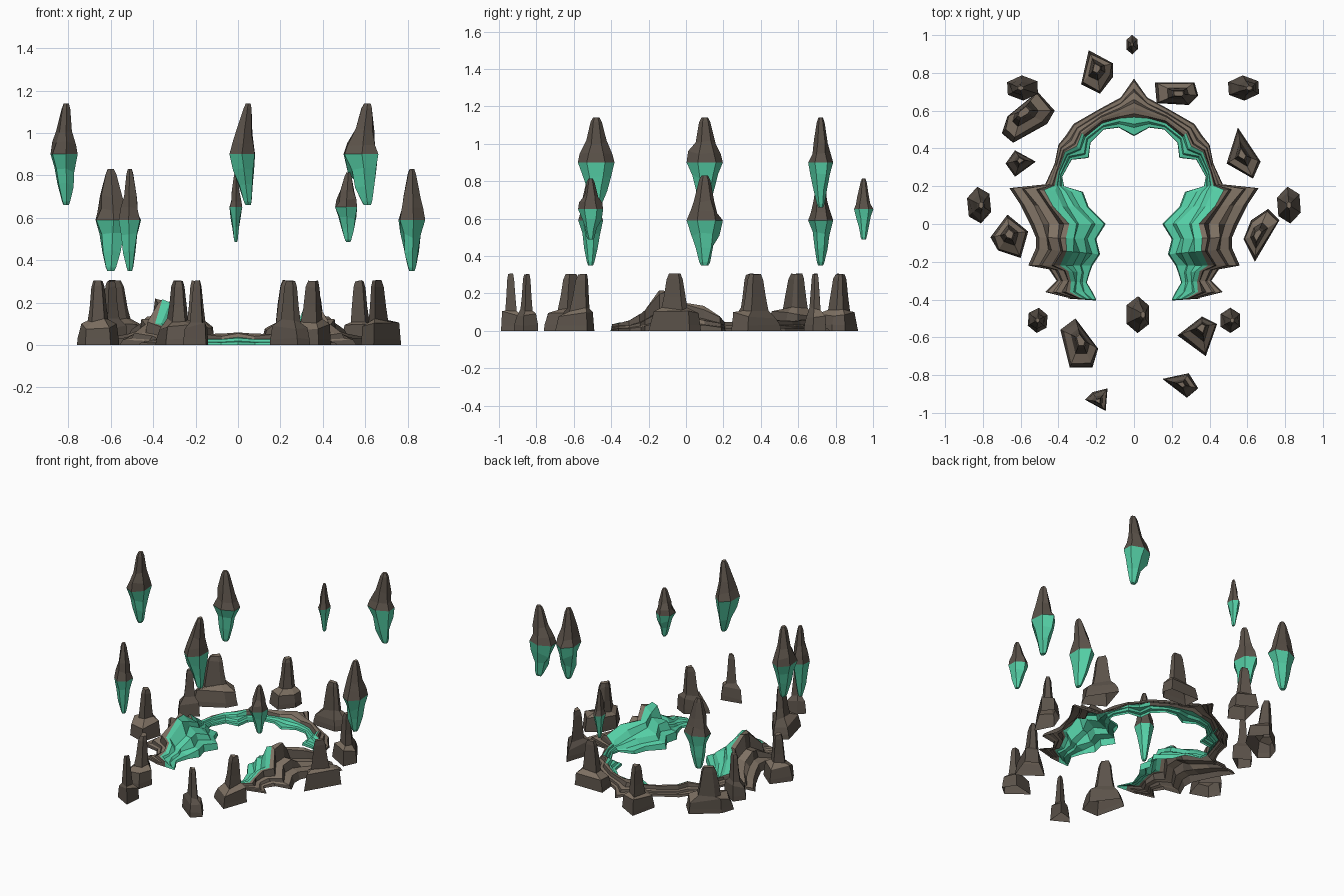
import bpy, math, random
from mathutils import Vector

if "Cube" in bpy.data.objects:
    bpy.data.objects.remove(bpy.data.objects["Cube"])

random.seed(4)

def material(name, rgb):
    m = bpy.data.materials.new(name)
    m.diffuse_color = (*rgb, 1)
    m.use_nodes = True
    m.node_tree.nodes["Principled BSDF"].inputs["Base Color"].default_value = m.diffuse_color
    return m

STONE = material("dark_stone", (0.105, 0.085, 0.068))
GLOW = material("teal_mineral", (0.09, 0.62, 0.38))
LEDGE = material("pale_ledge_stone", (0.21, 0.165, 0.125))

def make(name, verts, faces, mat_ids):
    me = bpy.data.meshes.new(name)
    me.from_pydata(verts, [], faces)
    for mat in (STONE, GLOW, LEDGE):
        me.materials.append(mat)
    for p, m in zip(me.polygons, mat_ids):
        # upward-facing stone is paler
        p.material_index = 2 if m == 0 and p.normal.z > .62 else m
    ob = bpy.data.objects.new(name, me)
    bpy.context.collection.objects.link(ob)
    return ob

def loft(name, rings, band_mats, cap_bottom=True):
    """Skin counter-clockwise rings listed from bottom to top."""
    n = len(rings[0])
    verts = [v for r in rings for v in r]
    faces, mats = [], []
    for k, m in enumerate(band_mats):
        for i in range(n):
            j = (i + 1) % n
            faces.append((k*n + i, k*n + j, (k+1)*n + j, (k+1)*n + i))
            mats.append(m)
    faces.append(tuple(range((len(rings)-1)*n, len(rings)*n)))
    mats.append(band_mats[-1])
    if cap_bottom:
        faces.append(tuple(reversed(range(n))))
        mats.append(band_mats[0])
    return make(name, verts, faces, mats)

# Horseshoe ridge: stations from back to front (outer x,y, inner x,y, height)
stations = [
    (0, .77, 0, .465, .06), (.07, .67, .08, .51, .05), (.18, .61, .16, .50, .05),
    (.32, .53, .23, .43, .055), (.36, .47, .24, .35, .055), (.40, .42, .33, .34, .05),
    (.42, .32, .38, .25, .05), (.47, .21, .37, .20, .05), (.66, .19, .27, .17, .07),
    (.60, .10, .24, .09, .12), (.55, 0, .15, 0, .16), (.52, -.07, .20, -.08, .21),
    (.52, -.13, .18, -.16, .20), (.56, -.22, .22, -.22, .10), (.45, -.24, .235, -.26, .08),
    (.41, -.30, .25, -.31, .05), (.47, -.36, .22, -.36, .045), (.35, -.39, .20, -.40, .035),
    (.35, -.395, .20, -.405, 0)]
# Terraced section from inner to outer edge (fraction across, fraction of height)
terraces = [(0, 0), (.02, .26), (.15, .32), (.21, .56), (.33, .62), (.39, .92), (.50, 1),
            (.58, .98), (.64, .60), (.77, .52), (.82, .30), (.95, .24), (1, 0)]
verts, faces, mats = [], [], []
for i, (xo, yo, xi, yi, h) in enumerate(stations):
    a, b = Vector((xi, yi)), Vector((xo, yo))
    for t, z in terraces:
        wob = random.uniform(-.03, .03) if 0 < t < 1 and 0 < i < len(stations) - 2 else 0
        p = a.lerp(b, t + wob * (t > .1 and t < .9))
        verts.append((p.x, p.y, h * z * (1 + wob * 4)))
m = len(terraces)
for i in range(len(stations) - 1):
    for j in range(m - 1):
        faces.append((i*m + j, (i+1)*m + j, (i+1)*m + j + 1, i*m + j + 1))
        mats.append(1 if j < (4 if i < 3 else 6) else 0)
ridge = make("horseshoe_ridge", verts, faces, mats)
mod = ridge.modifiers.new("mirror", "MIRROR")
mod.use_axis[0] = True

# Standing rocks: spire centre, then base outline
rocks = [
    ((-.20, .83), [(-.24, .92), (-.11, .85), (-.11, .78), (-.18, .69), (-.28, .74)]),
    ((.24, .69), [(.11, .75), (.32, .75), (.34, .68), (.29, .63), (.12, .64)]),
    ((-.59, .60), [(-.51, .70), (-.42, .60), (-.46, .53), (-.64, .43), (-.70, .48), (-.67, .57)]),
    ((-.60, .34), [(-.68, .32), (-.63, .39), (-.52, .33), (-.63, .25)]),
    ((-.66, -.05), [(-.67, .05), (-.56, -.04), (-.60, -.18), (-.72, -.14), (-.76, -.07)]),
    ((-.28, -.61), [(-.39, -.56), (-.31, -.50), (-.19, -.66), (-.22, -.76), (-.34, -.76)]),
    ((-.19, -.94), [(-.26, -.93), (-.22, -.89), (-.14, -.87), (-.15, -.99)]),
    ((.25, -.85), [(.15, -.82), (.29, -.79), (.34, -.87), (.28, -.92)]),
    ((.36, -.54), [(.23, -.59), (.36, -.49), (.44, -.53), (.38, -.70)]),
    ((.65, -.06), [(.58, -.08), (.62, .02), (.71, .08), (.77, .02), (.64, -.20)]),
    ((.57, .37), [(.49, .32), (.55, .51), (.67, .33), (.63, .24)])]
rock_profile = [(1, 0, 0), (.96, .03, .005), (.86, .085, .022), (.50, .115, .012),
                (.41, .18, .01), (.31, .275, .006), (.22, .303, .004)]
for k, (c, outline) in enumerate(rocks):
    c = Vector(c)
    pts = [Vector(p) for p in outline][::-1]
    rings = []
    for s, z, jit in rock_profile:
        ring = []
        for p in pts:
            q = c + (p - c) * s * (1 + random.uniform(-1, 1) * jit * 4)
            ring.append((q.x, q.y, z + random.uniform(-jit, jit)))
        rings.append(ring)
    loft(f"standing_rock_{k+1}", rings, [0] * (len(rings) - 1), cap_bottom=False)

# Floating shards: x, y, mid z, half width x, half width y, half height, tip shift x
shards = [
    (-.82, .10, .90, .062, .095, .24, .01), (.82, .10, .59, .062, .095, .24, 0),
    (-.59, .72, .59, .083, .065, .24, -.01), (.58, .72, .90, .083, .065, .24, .03),
    (.02, -.48, .90, .062, .095, .24, .028), (-.51, -.51, .59, .052, .065, .24, 0),
    (.51, -.51, .65, .054, .065, .163, .01), (-.01, .95, .65, .031, .05, .163, 0)]
shard_profile = [(-1, .2), (-.93, .3), (-.6, .56), (-.3, .80), (0, 1),
                 (.2, .84), (.45, .62), (.9, .31), (1, .18)]
for k, (x, y, z, rx, ry, h, dx) in enumerate(shards):
    turn = random.uniform(-.2, .2)
    rings = []
    for f, s in shard_profile:
        ring = []
        for i in range(6):
            a = math.pi / 2 + i * math.pi / 3 + turn
            mid = 0 < abs(f) < .9
            r = s * (random.uniform(.8, 1.14) if mid else 1.03)
            dz = random.uniform(-.06, .06) * h if mid else 0
            ring.append((x + dx * abs(f) + rx * r * 1.08 * math.cos(a),
                         y + ry * r * math.sin(a), z + f * h + dz))
        rings.append(ring)
    loft(f"floating_shard_{k+1}", rings, [1] * 4 + [0] * 4)
